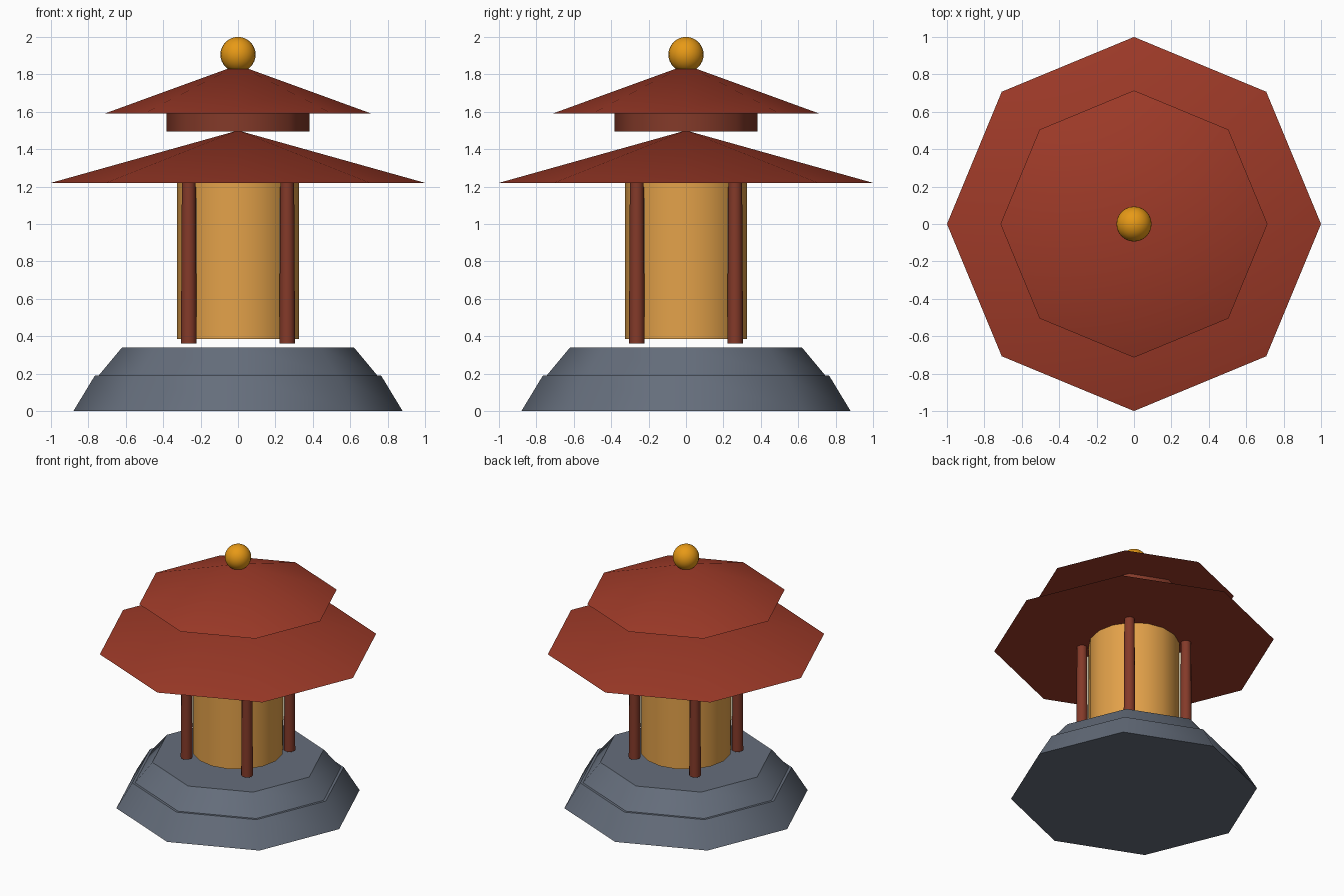
import bpy
import math

cube = bpy.data.objects.get("Cube")
if cube:
    bpy.data.objects.remove(cube, do_unlink=True)


def make_material(name, color):
    mat = bpy.data.materials.new(name)
    mat.use_nodes = True
    rgba = (*color, 1.0)
    mat.diffuse_color = rgba
    mat.node_tree.nodes["Principled BSDF"].inputs["Base Color"].default_value = rgba
    return mat


stone = make_material("grey stone", (0.13, 0.155, 0.20))
tile = make_material("red roof tile", (0.34, 0.042, 0.021))
timber = make_material("dark red timber", (0.23, 0.042, 0.022))
plaster = make_material("amber wall", (0.77, 0.36, 0.068))
gold = make_material("gold", (0.80, 0.32, 0.008))
paper = make_material("pale paper", (0.78, 0.70, 0.50))


def finish(name, mat, angle=45):
    obj = bpy.context.object
    obj.name = name
    obj.data.materials.append(mat)
    if angle:
        bpy.ops.object.shade_smooth_by_angle(angle=math.radians(angle))
    return obj


def tier(name, mat, sides, r_low, r_high, z_low, z_high, x=0, y=0, angle=50):
    """Upright frustum between two heights, with a corner on each axis."""
    bpy.ops.mesh.primitive_cone_add(
        vertices=sides, radius1=r_low, radius2=r_high, depth=z_high - z_low,
        location=(x, y, (z_low + z_high) / 2))
    return finish(name, mat, angle)


# Stepped octagonal plinth
tier("lower_plinth", stone, 8, 0.88, 0.765, 0, 0.19)
tier("upper_plinth", stone, 8, 0.745, 0.62, 0.19, 0.34)

# Round chamber
tier("chamber_wall", plaster, 16, 0.325, 0.325, 0.385, 1.225)

# Corner posts, each with a thin screen joining it to the wall
for i, label in enumerate(("back_left", "back_right", "front_right", "front_left")):
    turn = math.radians(45 + 90 * i)
    dx, dy = math.cos(turn), math.sin(turn)
    tier(label + "_post", timber, 12, 0.042, 0.037, 0.36, 1.225,
         0.372 * dx, 0.372 * dy)
    bpy.ops.mesh.primitive_cube_add(
        size=1, location=(0.33 * dx, 0.33 * dy, 0.87), rotation=(0, 0, turn))
    bpy.context.object.scale = (0.08, 0.02, 0.54)
    finish(label + "_screen", paper, 0)

# Two roofs with an octagonal neck between them
tier("lower_roof", tile, 8, 1.0, 0, 1.22, 1.50)
tier("roof_neck", timber, 8, 0.383, 0.383, 1.495, 1.595)
tier("upper_roof", tile, 8, 0.714, 0, 1.59, 1.85)

# Ball finial
bpy.ops.mesh.primitive_uv_sphere_add(
    segments=24, ring_count=16, radius=0.094, location=(0, 0, 1.906))
finish("finial", gold, 60)
